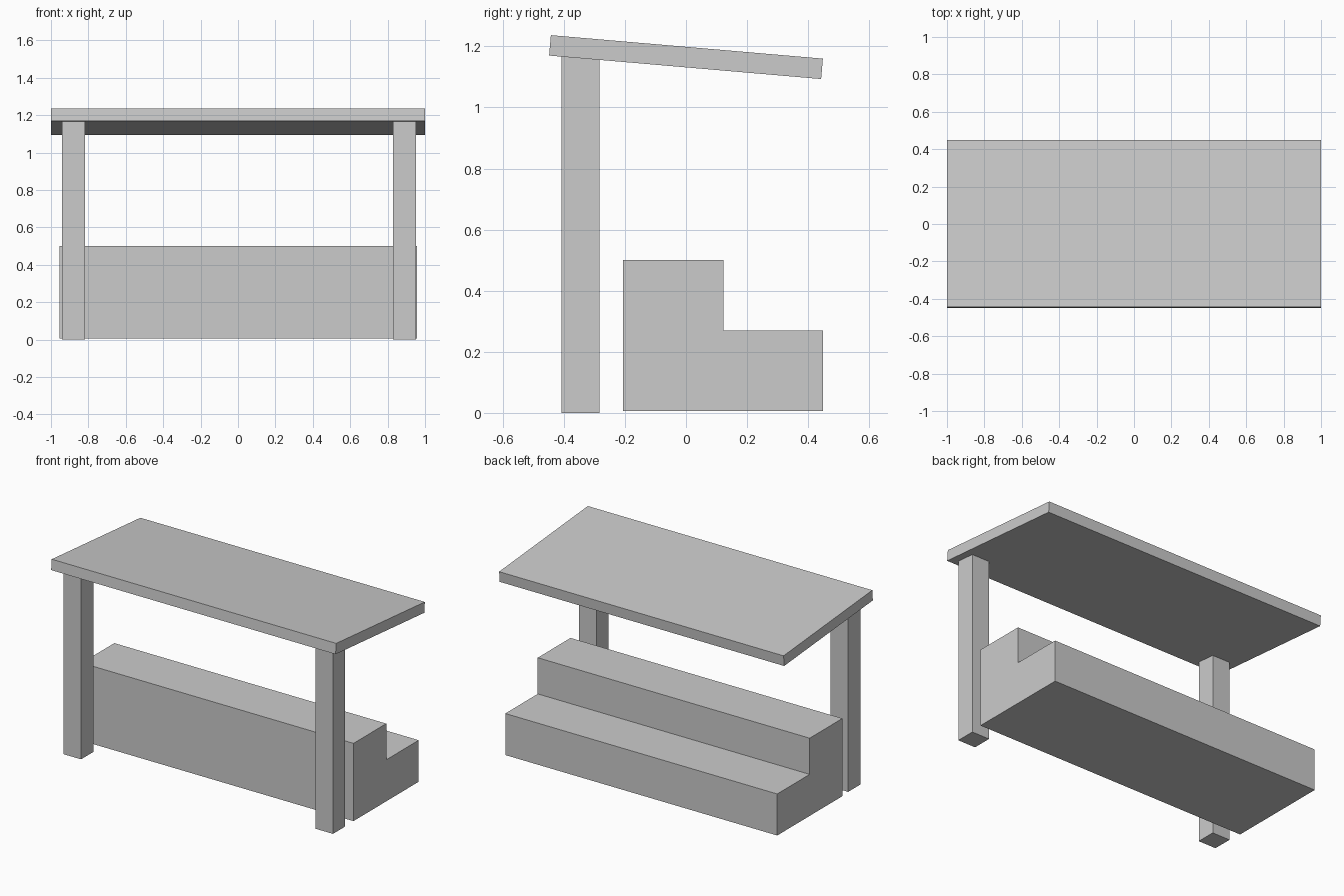
import bpy
import bmesh
from math import radians, tan
from mathutils import Matrix, Vector

cube = bpy.data.objects.get("Cube")
if cube:
    bpy.data.objects.remove(cube, do_unlink=True)

# Single plain grey
GREY = (0.6, 0.6, 0.6, 1)
grey = bpy.data.materials.new("plain grey")
grey.use_nodes = True
grey.diffuse_color = GREY
grey.node_tree.nodes["Principled BSDF"].inputs["Base Color"].default_value = GREY

TILT = radians(-4.93)
ROOF_Z, ROOF_THICK, ROOF_DEPTH = 1.165, 0.067, 0.894


def extrude_profile(name, profile, x0, x1):
    """Sweep a closed (y, z) outline from x0 to x1."""
    bm = bmesh.new()
    face = bm.faces.new([bm.verts.new((x0, y, z)) for y, z in profile])
    swept = bmesh.ops.extrude_face_region(bm, geom=[face])
    verts = [v for v in swept["geom"] if isinstance(v, bmesh.types.BMVert)]
    bmesh.ops.translate(bm, verts=verts, vec=(x1 - x0, 0, 0))
    bmesh.ops.recalc_face_normals(bm, faces=bm.faces)
    mesh = bpy.data.meshes.new(name)
    bm.to_mesh(mesh)
    bm.free()
    mesh.materials.append(grey)
    obj = bpy.data.objects.new(name, mesh)
    bpy.context.collection.objects.link(obj)
    return obj


def underside(y):
    """Height of the tilted roof's lower face."""
    return ROOF_Z - ROOF_THICK / 2 + y * tan(TILT)


# Roof slab, sloping down towards the back
d, t = ROOF_DEPTH / 2, ROOF_THICK / 2
turn = Matrix.Rotation(TILT, 2)
corners = [turn @ Vector(c) for c in ((-d, -t), (d, -t), (d, t), (-d, t))]
extrude_profile("roof", [(c.x, c.y + ROOF_Z) for c in corners], -1, 1)

# Two square posts with tops cut to the roof slope
Y0, Y1, HALF = -0.407, -0.284, 0.0615
post = [(Y0, 0), (Y1, 0), (Y1, underside(Y1)), (Y0, underside(Y0))]
for name, x in (("right_post", -0.88), ("left_post", 0.891)):
    extrude_profile(name, post, x - HALF, x + HALF)

# Two-level stepped bench, open to the back
steps = [(-0.207, 0.006), (0.448, 0.006), (0.448, 0.27),
         (0.122, 0.27), (0.122, 0.5), (-0.207, 0.5)]
extrude_profile("stepped_bench", steps, -0.955, 0.957)
